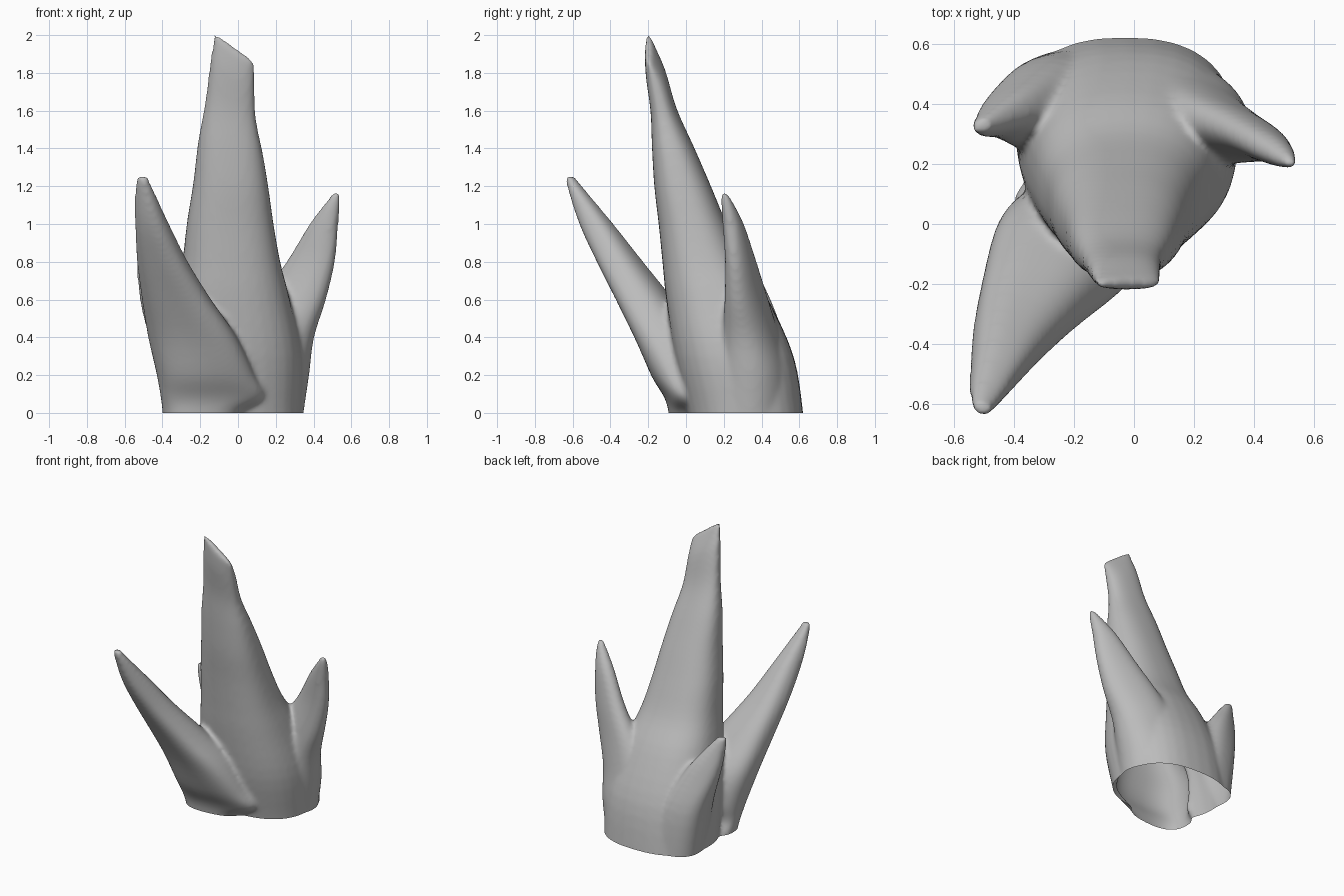
import bpy, bmesh, math
from mathutils import Vector

cube = bpy.data.objects.get("Cube")
if cube:
    bpy.data.objects.remove(cube)

stone = bpy.data.materials.new("grey stone")
stone.use_nodes = True
stone.diffuse_color = (0.5, 0.5, 0.5, 1)
stone.node_tree.nodes["Principled BSDF"].inputs["Base Color"].default_value = (0.5, 0.5, 0.5, 1)

SIDES = 32
STEPS = 4


def smooth_rings(rings):
    """Add in-between rings along a smooth curve through the given ones."""
    pts = [Vector(r) for r in rings]
    result = []
    for i in range(len(pts) - 1):
        p, q = pts[i], pts[i + 1]
        before, after = pts[max(i - 1, 0)], pts[min(i + 2, len(pts) - 1)]
        for k in range(STEPS):
            t = k / STEPS
            result.append(p + (q - before) * (t / 2)
                          + (2 * before - 5 * p + 4 * q - after) * (t * t / 2)
                          + (3 * p - before - 3 * q + after) * (t ** 3 / 2))
    return result + [pts[-1]]


def add_spike(bm, rings, power=1.0, tip_slope=0):
    """Loft rings of (z, centre x, centre y, half length, half depth, angle) into a closed spike."""
    loops = []
    dense = smooth_rings(rings)
    for i, (z, cx, cy, a, b, angle) in enumerate(dense):
        turn = math.radians(angle)
        slope = tip_slope * (i / (len(dense) - 1)) ** 4
        loop = []
        for k in range(SIDES):
            t = math.tau * k / SIDES
            c, s = math.cos(t), math.sin(t)
            u = a * math.copysign(abs(c) ** power, c)
            v = b * math.copysign(abs(s) ** power, s)
            x = u * math.cos(turn) - v * math.sin(turn)
            y = u * math.sin(turn) + v * math.cos(turn)
            loop.append(bm.verts.new((cx + x, cy + y, z + slope * x)))
        loops.append(loop)
    for low, high in zip(loops, loops[1:]):
        for k in range(SIDES):
            n = (k + 1) % SIDES
            bm.faces.new((low[k], low[n], high[n], high[k]))
    bm.faces.new(loops[0][::-1])
    bm.faces.new(loops[-1])


bm = bmesh.new()

# Tall central spire with a slanted chisel tip
add_spike(bm, [
    (-0.10, -0.03, 0.32, 0.36, 0.3, 0), (0, -0.03, 0.315, 0.365, 0.305, 0),
    (0.3, -0.02, 0.255, 0.36, 0.315, 0), (0.6, -0.03, 0.165, 0.305, 0.27, 0),
    (0.8, -0.035, 0.09, 0.26, 0.215, 0), (1.0, -0.04, 0.035, 0.23, 0.18, 0),
    (1.2, -0.037, -0.018, 0.2, 0.15, 0), (1.4, -0.04, -0.068, 0.172, 0.112, 0),
    (1.6, -0.04, -0.118, 0.135, 0.07, 0), (1.8, -0.03, -0.162, 0.118, 0.052, 0),
    (1.935, -0.02, -0.2, 0.108, 0.018, 0)], power=0.82, tip_slope=-0.72)

# Long front spike, leaning forward and to the right, broad at the root
add_spike(bm, [
    (-0.10, -0.2, 0.06, 0.19, 0.14, 5), (0, -0.19, 0.05, 0.21, 0.14, 5),
    (0.08, -0.135, 0.02, 0.275, 0.13, 5), (0.2, -0.17, -0.02, 0.26, 0.165, 2),
    (0.4, -0.24, -0.1, 0.235, 0.17, -7), (0.6, -0.325, -0.22, 0.182, 0.145, -13),
    (0.8, -0.4, -0.35, 0.132, 0.115, -20), (1.0, -0.455, -0.475, 0.086, 0.086, -25),
    (1.2, -0.5, -0.59, 0.044, 0.036, -30), (1.255, -0.505, -0.615, 0.026, 0.02, -30)], power=0.78)

# Left spike
add_spike(bm, [
    (-0.10, 0.09, 0.36, 0.25, 0.2, -22), (0, 0.1, 0.36, 0.25, 0.2, -22),
    (0.2, 0.15, 0.36, 0.23, 0.18, -22), (0.4, 0.2, 0.345, 0.21, 0.135, -22),
    (0.6, 0.29, 0.32, 0.185, 0.095, -22), (0.8, 0.385, 0.29, 0.135, 0.068, -22),
    (1.0, 0.455, 0.25, 0.08, 0.05, -22), (1.12, 0.505, 0.215, 0.037, 0.03, -22),
    (1.165, 0.522, 0.2, 0.022, 0.016, -22)], power=0.9)

# Short right spike at the back, with a squared root forming the corner of the base
add_spike(bm, [
    (-0.10, -0.21, 0.4, 0.18, 0.18, 10), (0, -0.215, 0.4, 0.18, 0.18, 10),
    (0.3, -0.285, 0.39, 0.155, 0.16, 13), (0.55, -0.395, 0.375, 0.115, 0.085, 20),
    (0.72, -0.472, 0.34, 0.062, 0.045, 25), (0.805, -0.51, 0.325, 0.028, 0.024, 25)], power=0.78)

bmesh.ops.recalc_face_normals(bm, faces=bm.faces)
mesh = bpy.data.meshes.new("spike_cluster")
bm.to_mesh(mesh)
bm.free()
cluster = bpy.data.objects.new("spike_cluster", mesh)
bpy.context.collection.objects.link(cluster)

# Fuse the spikes into one softly blended skin
fuse = cluster.modifiers.new("fuse", "REMESH")
fuse.mode = "VOXEL"
fuse.voxel_size = 0.014
soften = cluster.modifiers.new("soften", "SMOOTH")
soften.factor = 0.5
soften.iterations = 12
graph = bpy.context.evaluated_depsgraph_get()
skin = bpy.data.meshes.new_from_object(cluster.evaluated_get(graph))
cluster.modifiers.clear()

# Trim the underside, leaving the base open
bm = bmesh.new()
bm.from_mesh(skin)
bmesh.ops.bisect_plane(bm, geom=bm.verts[:] + bm.edges[:] + bm.faces[:],
                       plane_co=Vector((0, 0, 0)), plane_no=Vector((0, 0, 1)),
                       clear_inner=True)
bm.to_mesh(skin)
bm.free()
cluster.data = skin
skin.materials.clear()
skin.materials.append(stone)
for poly in skin.polygons:
    poly.use_smooth = True
    poly.material_index = 0
